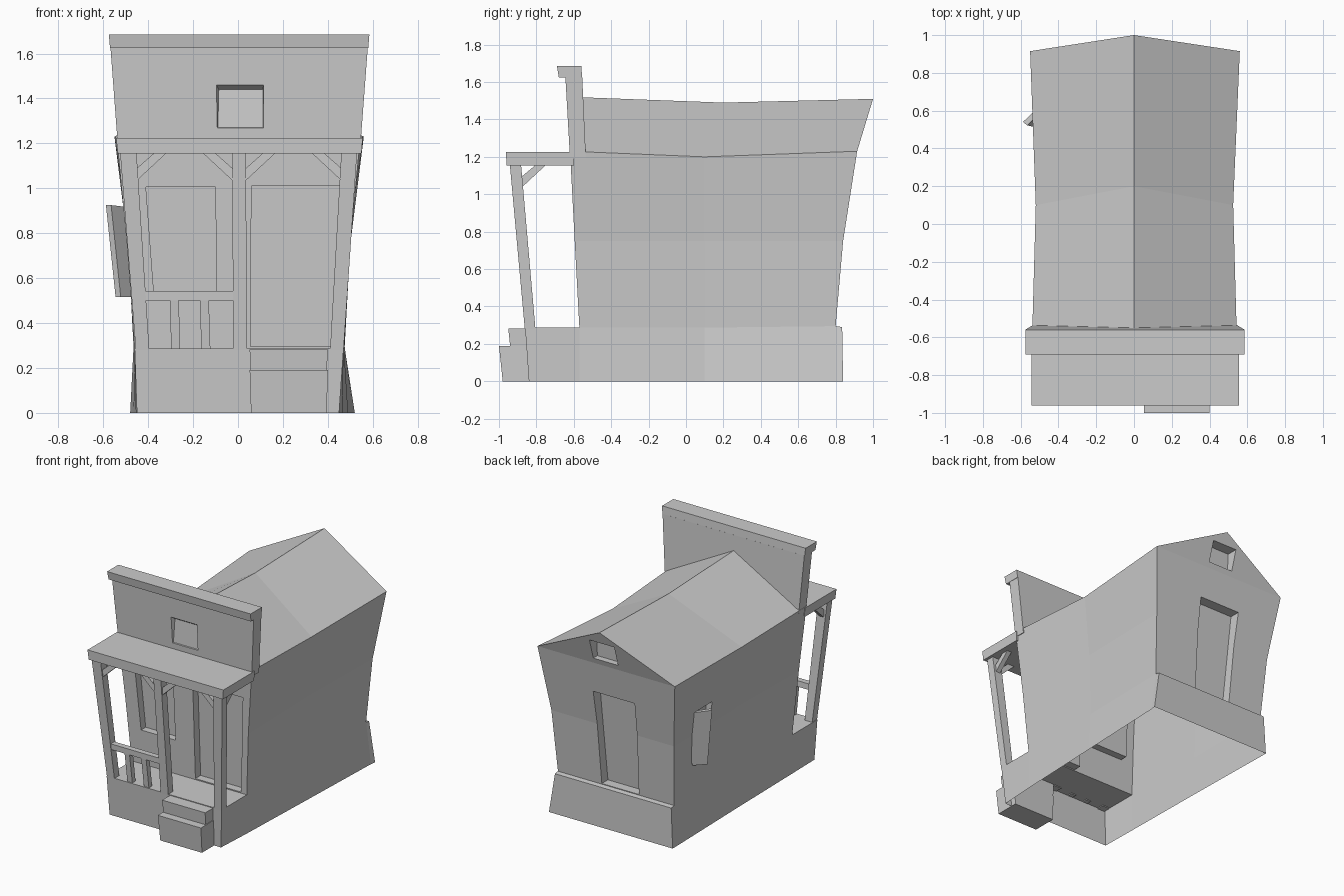
import bpy, bmesh

if "Cube" in bpy.data.objects:
    bpy.data.objects.remove(bpy.data.objects["Cube"])


def make_object(name, bm):
    bmesh.ops.recalc_face_normals(bm, faces=bm.faces)
    mesh = bpy.data.meshes.new(name)
    bm.to_mesh(mesh)
    bm.free()
    ob = bpy.data.objects.new(name, mesh)
    bpy.context.collection.objects.link(ob)
    return ob


def hull(name, a, b):
    """Solid between two matching loops of points."""
    bm = bmesh.new()
    va, vb = ([bm.verts.new(p) for p in loop] for loop in (a, b))
    bm.faces.new(va)
    bm.faces.new(vb)
    n = len(va)
    for i in range(n):
        j = (i + 1) % n
        bm.faces.new((va[i], va[j], vb[j], vb[i]))
    return make_object(name, bm)


def block(name, low, high):
    """Tapered box; low and high are (x0, x1, y0, y1, z)."""
    def quad(x0, x1, y0, y1, z):
        return [(x0, y0, z), (x1, y0, z), (x1, y1, z), (x0, y1, z)]
    return hull(name, quad(*low), quad(*high))


def carve(ob, cutters):
    """Subtract the cutters and remove them."""
    for c in cutters:
        c.hide_render = True
        mod = ob.modifiers.new("recess", 'BOOLEAN')
        mod.operation, mod.solver, mod.object = 'DIFFERENCE', 'EXACT', c
    dg = bpy.context.evaluated_depsgraph_get()
    mesh = bpy.data.meshes.new_from_object(ob.evaluated_get(dg))
    ob.modifiers.clear()
    ob.data = mesh
    for c in cutters:
        bpy.data.objects.remove(c)


# House shell: stations front to back as (y, right x, left x, z)
ground = [(-.84, .45, -.45, 0), (-.57, .465, -.455, 0), (.1, .49, -.465, 0),
          (.80, .515, -.48, 0), (.84, .52, -.48, 0)]
floor = [(-.86, .47, -.46, .287), (-.57, .47, -.46, .287), (.1, .472, -.46, .287),
         (.80, .475, -.465, .295), (.835, .475, -.465, .29)]
waist = [(-.595, .50, -.495, .75), (.1, .485, -.48, .75), (.84, .50, -.49, .75)]
eaves = [(-.62, .545, -.54, 1.23), (.1, .525, -.52, 1.20), (.915, .56, -.55, 1.23)]
ridge_points = [(0, -.60, 1.52), (0, .2, 1.49), (0, 1.0, 1.51)]

bm = bmesh.new()


def row(stations):
    return [(bm.verts.new((r, y, z)), bm.verts.new((l, y, z))) for y, r, l, z in stations]


g, f, w, e = row(ground), row(floor), row(waist), row(eaves)
ridge = [bm.verts.new(p) for p in ridge_points]
walls = f[1:4]
for lower, upper in ((g, f), (walls, w), (w, e)):
    for side in (0, 1):
        for i in range(len(lower) - 1):
            bm.faces.new((lower[i][side], lower[i + 1][side], upper[i + 1][side], upper[i][side]))
    for end in (0, -1):
        bm.faces.new((*lower[end], *upper[end][::-1]))
for i in (0, 3):  # porch deck and back ledge
    bm.faces.new((*f[i], *f[i + 1][::-1]))
for i in range(2):  # roof slopes
    for side in (0, 1):
        bm.faces.new((e[i][side], e[i + 1][side], ridge[i + 1], ridge[i]))
for i in (0, 2):  # gables
    bm.faces.new((*e[i], ridge[i]))
for i in range(4):  # temporary underside
    bm.faces.new((*g[i], *g[i + 1][::-1]))
house = make_object("house_shell", bm)

# Recessed windows, doors and gable vent
carve(house, [
    block("cut_front_window", (-.375, -.097, -.70, -.53, .54), (-.41, -.10, -.70, -.55, 1.005)),
    block("cut_front_door", (.055, .425, -.70, -.51, .295), (.06, .465, -.70, -.55, 1.01)),
    block("cut_back_door", (-.18, .12, .73, 1.1, .30), (-.20, .135, .80, 1.1, 1.0)),
    block("cut_side_window", (-.7, -.43, .42, .62, .53), (-.7, -.46, .42, .63, .92)),
    block("cut_gable_vent", (-.10, .10, .88, 1.2, 1.27), (-.10, .10, .89, 1.2, 1.42)),
])

# The shell is open underneath
bm = bmesh.new()
bm.from_mesh(house.data)
under = [p for p in bm.faces if all(v.co.z < .001 for v in p.verts)]
bmesh.ops.delete(bm, geom=under, context='FACES')
bm.to_mesh(house.data)
bm.free()

# False front with recessed window and cornice
facade = block("false_front", (-.535, .545, -.62, -.535, 1.19), (-.568, .578, -.645, -.555, 1.63))
carve(facade, [hull("cut_facade_window",
                    [(-.105, -.66, 1.255), (.115, -.66, 1.255), (.115, -.66, 1.475), (-.105, -.66, 1.475)],
                    [(-.08, -.59, 1.28), (.11, -.59, 1.28), (.11, -.59, 1.43), (-.08, -.59, 1.43)])])
block("cornice", (-.57, .58, -.68, -.555, 1.625), (-.575, .585, -.69, -.56, 1.685))

# Porch roof and posts
block("porch_roof", (-.535, .55, -.96, -.60, 1.155), (-.543, .555, -.962, -.60, 1.225))
for name, x0, x1, t0, t1 in (("left_post", -.455, -.395, -.525, -.452),
                             ("middle_post", -.022, .04, -.025, .035),
                             ("right_post", .41, .47, .46, .53)):
    block(name, (x0, x1, -.862, -.805, .28), (t0, t1, -.942, -.882, 1.16))

# Braces along the front and back to the wall
for i, (x, d) in enumerate(((-.455, 1), (-.02, -1), (.03, 1), (.465, -1))):
    prof = [(x, 1.03), (x + .14 * d, 1.16), (x + .085 * d, 1.16), (x, 1.085)]
    hull(f"front_brace_{i}", [(a, -.925, z) for a, z in prof], [(a, -.89, z) for a, z in prof])
side = [(-.885, 1.03), (-.745, 1.16), (-.80, 1.16), (-.89, 1.085)]
for i, x in enumerate((-.485, .49)):
    hull(f"side_brace_{i}", [(x - .018, y, z) for y, z in side], [(x + .018, y, z) for y, z in side])

# Railing
block("rail", (-.425, -.01, -.878, -.835, .50), (-.43, -.01, -.88, -.838, .542))
for i, x in enumerate((-.282, -.148)):
    block(f"baluster_{i}", (x - .015, x + .025, -.852, -.815, .28), (x - .022, x + .018, -.876, -.838, .505))

# Steps
block("lower_step", (.058, .395, -.98, -.80, 0), (.052, .40, -1.0, -.80, .19))
block("upper_step", (.055, .395, -.94, -.80, .185), (.052, .40, -.95, -.80, .282))

# Open shutter on the left side
hull("shutter",
     [(-.46, .62, .515), (-.545, .53, .515), (-.522, .512, .515), (-.445, .60, .515)],
     [(-.495, .63, .915), (-.588, .54, .925), (-.565, .522, .925), (-.48, .61, .915)])
